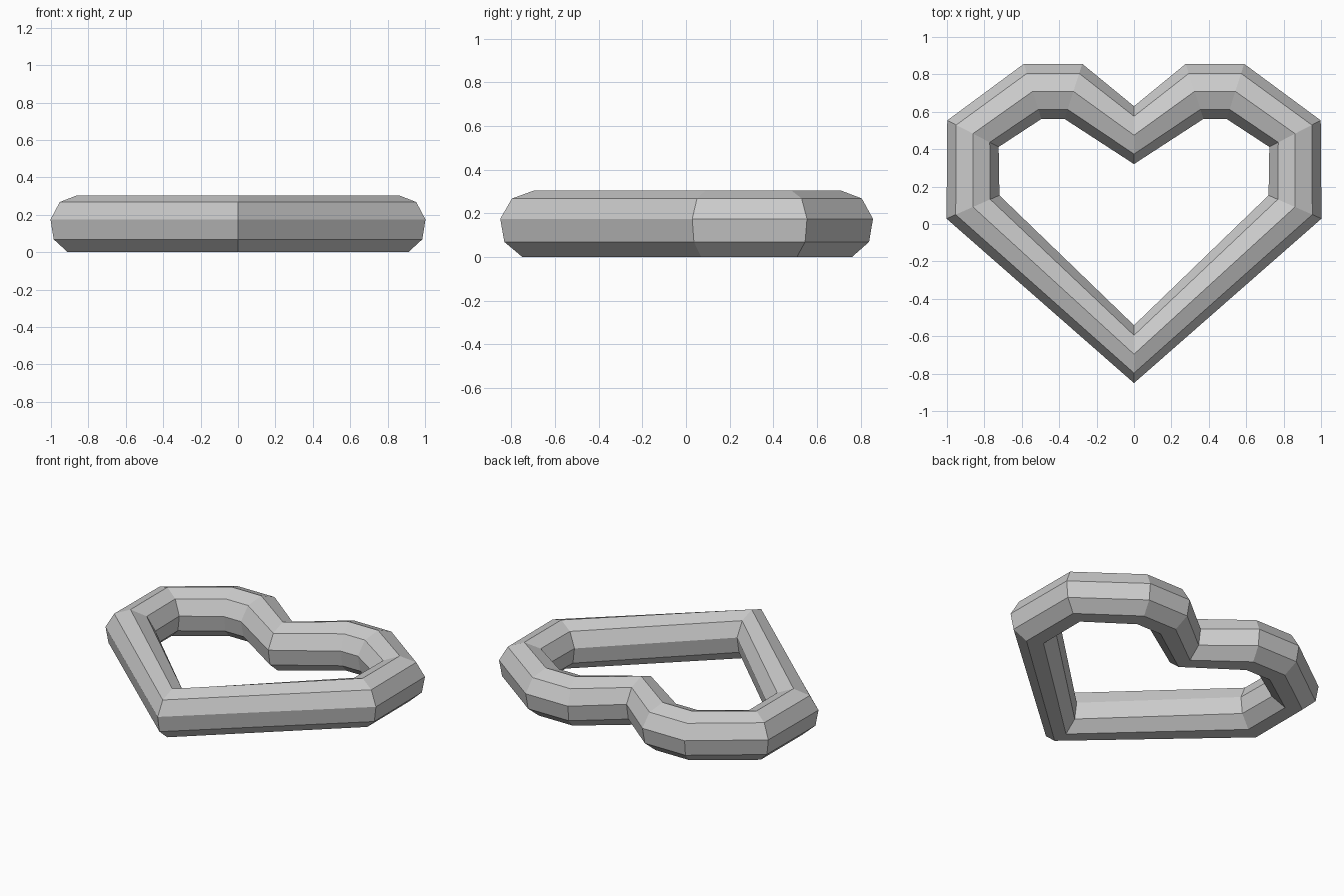
import bpy, bmesh, math
from mathutils import Vector

if "Cube" in bpy.data.objects:
    bpy.data.objects.remove(bpy.data.objects["Cube"])

RADIUS = 0.157
SIDES = 9
CENTRE_Z = RADIUS * math.cos(math.radians(20))  # lowest flat rests on z = 0

grey = bpy.data.materials.new("plain grey")
grey.diffuse_color = (0.6, 0.6, 0.6, 1)
grey.use_nodes = True
grey.node_tree.nodes["Principled BSDF"].inputs["Base Color"].default_value = grey.diffuse_color

# Heart centre line: right half from bottom tip to notch, then mirrored
half = [(0, -0.696), (0.861, 0.091), (0.861, 0.483),
        (0.542, 0.709), (0.324, 0.709), (0, 0.475)]
path = [Vector(p) for p in half]
path += [Vector((-x, y)) for x, y in reversed(half[1:-1])]


def outward(a, b):
    d = (b - a).normalized()
    return Vector((d.y, -d.x))


# Nine-sided tube swept round the closed path, constant radius at corners
bm = bmesh.new()
rings = []
n = len(path)
for i, p in enumerate(path):
    nrm = (outward(path[i - 1], p) + outward(p, path[(i + 1) % n])).normalized()
    ring = []
    for k in range(SIDES):
        a = 2 * math.pi * k / SIDES
        q = p + nrm * RADIUS * math.sin(a)
        ring.append(bm.verts.new((q.x, q.y, CENTRE_Z + RADIUS * math.cos(a))))
    rings.append(ring)
for i in range(n):
    r, s = rings[i], rings[(i + 1) % n]
    for k in range(SIDES):
        j = (k + 1) % SIDES
        bm.faces.new((r[k], r[j], s[j], s[k]))
bmesh.ops.recalc_face_normals(bm, faces=bm.faces)

mesh = bpy.data.meshes.new("heart_ring")
bm.to_mesh(mesh)
bm.free()
mesh.materials.append(grey)
bpy.context.collection.objects.link(bpy.data.objects.new("heart_ring", mesh))
